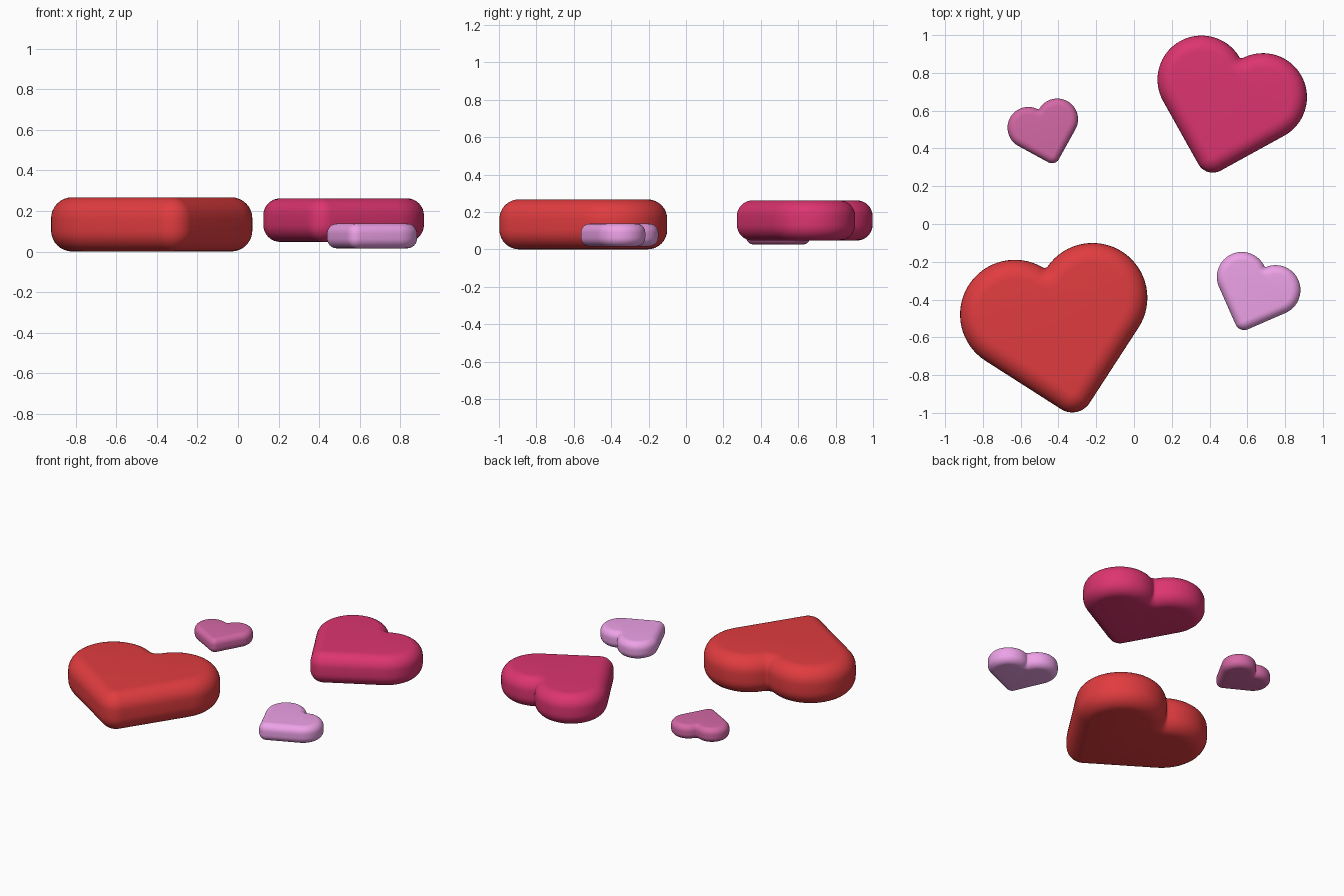
import bpy, bmesh
from math import sin, cos, pi, sqrt, atan2, radians

if "Cube" in bpy.data.objects:
    bpy.data.objects.remove(bpy.data.objects["Cube"])

# Heart proportions, in units of the lobe radius
SEP, TIP_Y, TIP_R, NOTCH_R = 0.726, -1.60, 0.376, 0.07
THICK, BEVEL, STEPS = 0.92, 0.36, 8


def outline():
    """Heart outline as (x, y, nx, ny), counter-clockwise, with outward normals."""
    pts = []

    def arc(cx, cy, r, a0, a1, n, s=1):
        for i in range(n + 1):
            a = a0 + (a1 - a0) * i / n
            pts.append((cx + r * cos(a), cy + r * sin(a), s * cos(a), s * sin(a)))

    h = sqrt((1 + NOTCH_R) ** 2 - SEP ** 2)
    t = atan2(h, SEP)
    arc(0, TIP_Y, TIP_R, -3 * pi / 4, -pi / 4, 12)        # tip
    arc(SEP, 0, 1, -pi / 4, pi - t, 32)                   # right lobe
    arc(0, h, NOTCH_R, -t, t - pi, 10, -1)                # notch
    arc(-SEP, 0, 1, t, 5 * pi / 4, 32)                    # left lobe
    return pts


def heart(name, x, y, z, r, angle, color):
    bm = bmesh.new()
    pts = outline()
    # Rounded edge: inset and height of each ring, bottom to top
    quarter = [(BEVEL * (1 - cos(a)), THICK / 2 - BEVEL + BEVEL * sin(a))
               for a in (i * pi / 2 / STEPS for i in range(STEPS + 1))]
    profile = [(d, -h) for d, h in reversed(quarter)] + quarter
    rings = [[bm.verts.new(((px - nx * d) * r, (py - ny * d) * r, h * r))
              for px, py, nx, ny in pts] for d, h in profile]
    n = len(pts)
    for a, b in zip(rings, rings[1:]):
        for i in range(n):
            j = (i + 1) % n
            bm.faces.new((a[i], a[j], b[j], b[i]))
    bm.faces.new(rings[-1])
    bm.faces.new(rings[0][::-1])
    bmesh.ops.remove_doubles(bm, verts=bm.verts, dist=1e-5)
    bmesh.ops.recalc_face_normals(bm, faces=bm.faces)
    me = bpy.data.meshes.new(name)
    bm.to_mesh(me)
    bm.free()
    ob = bpy.data.objects.new(name, me)
    bpy.context.collection.objects.link(ob)
    ob.location = (x, y, z)
    ob.rotation_euler.z = radians(angle)
    mat = bpy.data.materials.new(name + "_color")
    mat.diffuse_color = color
    mat.use_nodes = True
    mat.node_tree.nodes["Principled BSDF"].inputs["Base Color"].default_value = mat.diffuse_color
    me.materials.append(mat)
    bpy.ops.object.select_all(action='DESELECT')
    ob.select_set(True)
    bpy.context.view_layer.objects.active = ob
    bpy.ops.object.shade_smooth_by_angle(angle=radians(35))


# Position is the midpoint between the lobe centres
heart("large_red_heart", -0.425, -0.435, 0.134, 0.29, 12.2, (0.75, 0.045, 0.05, 1))
heart("medium_magenta_heart", 0.52, 0.718, 0.155, 0.233, -16, (0.72, 0.035, 0.16, 1))
heart("small_light_pink_heart", 0.66, -0.315, 0.077, 0.132, -21.3, (0.85, 0.36, 0.8, 1))
heart("tiny_mauve_heart", -0.483, 0.532, 0.077, 0.11, 16.2, (0.66, 0.14, 0.38, 1))
